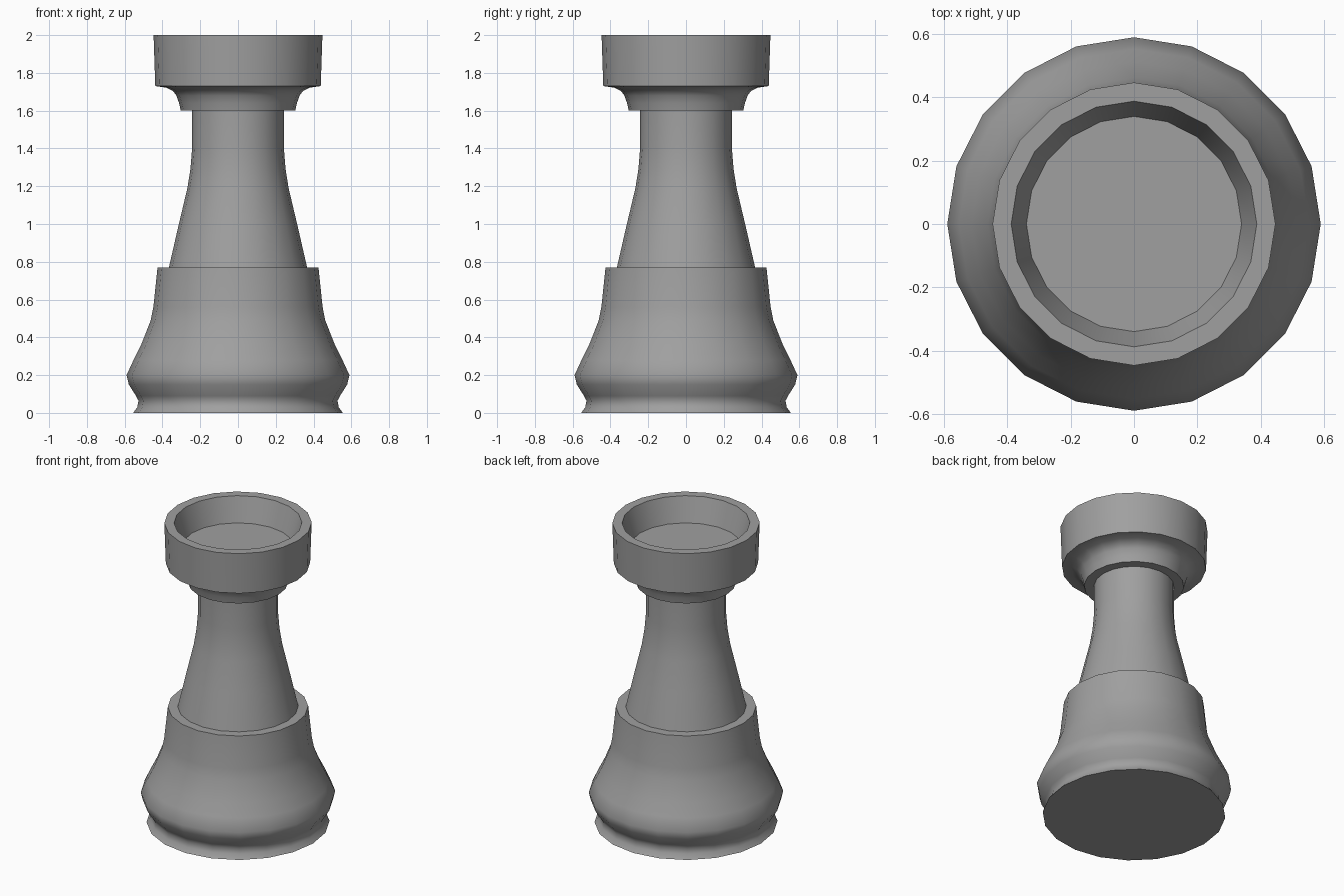
import bpy
import bmesh
from math import radians, tau
from mathutils import Vector

SIDES = 20

default_cube = bpy.data.objects.get("Cube")
if default_cube:
    bpy.data.objects.remove(default_cube, do_unlink=True)

# Single stone grey colour
grey = bpy.data.materials.new("stone_grey")
grey.use_nodes = True
colour = (0.35, 0.35, 0.35, 1)
grey.diffuse_color = colour
grey.node_tree.nodes["Principled BSDF"].inputs["Base Color"].default_value = colour


def lathe(name, profile):
    """Turn (radius, height) points around the z axis."""
    bm = bmesh.new()
    verts = [bm.verts.new((r, 0, z)) for r, z in profile]
    edges = [bm.edges.new(pair) for pair in zip(verts, verts[1:])]
    bmesh.ops.spin(bm, geom=verts + edges, cent=Vector(), axis=Vector((0, 0, 1)),
                   angle=tau, steps=SIDES, use_merge=True)
    bmesh.ops.remove_doubles(bm, verts=bm.verts, dist=0.0005)
    bmesh.ops.recalc_face_normals(bm, faces=bm.faces)
    # Outer walls must face away from the axis
    wall = max(bm.faces, key=lambda f: f.calc_center_median().xy.length)
    if wall.normal.xy.dot(wall.calc_center_median().xy) < 0:
        bmesh.ops.reverse_faces(bm, faces=bm.faces)
    mesh = bpy.data.meshes.new(name)
    bm.to_mesh(mesh)
    bm.free()
    mesh.materials.append(grey)
    obj = bpy.data.objects.new(name, mesh)
    bpy.context.collection.objects.link(obj)
    bpy.ops.object.select_all(action="DESELECT")
    obj.select_set(True)
    bpy.context.view_layer.objects.active = obj
    bpy.ops.object.shade_smooth_by_angle(angle=radians(40))


# Foot and bulging base, up to the ledge around the column
lathe("base", [(0, 0), (0.555, 0), (0.533, 0.03), (0.527, 0.065), (0.54, 0.09),
               (0.578, 0.15), (0.59, 0.2), (0.553, 0.28), (0.513, 0.36),
               (0.462, 0.49), (0.448, 0.56), (0.426, 0.77), (0.366, 0.77)])

# Tapering column
lathe("column", [(0.366, 0.77), (0.313, 1), (0.268, 1.19), (0.252, 1.29),
                 (0.243, 1.4), (0.243, 1.6)])

# Flared collar, rim and sunken top
lathe("crown", [(0.243, 1.6), (0.303, 1.6), (0.312, 1.64), (0.326, 1.68),
                (0.345, 1.705), (0.38, 1.722), (0.438, 1.73), (0.447, 2),
                (0.388, 2), (0.34, 1.84), (0, 1.84)])
